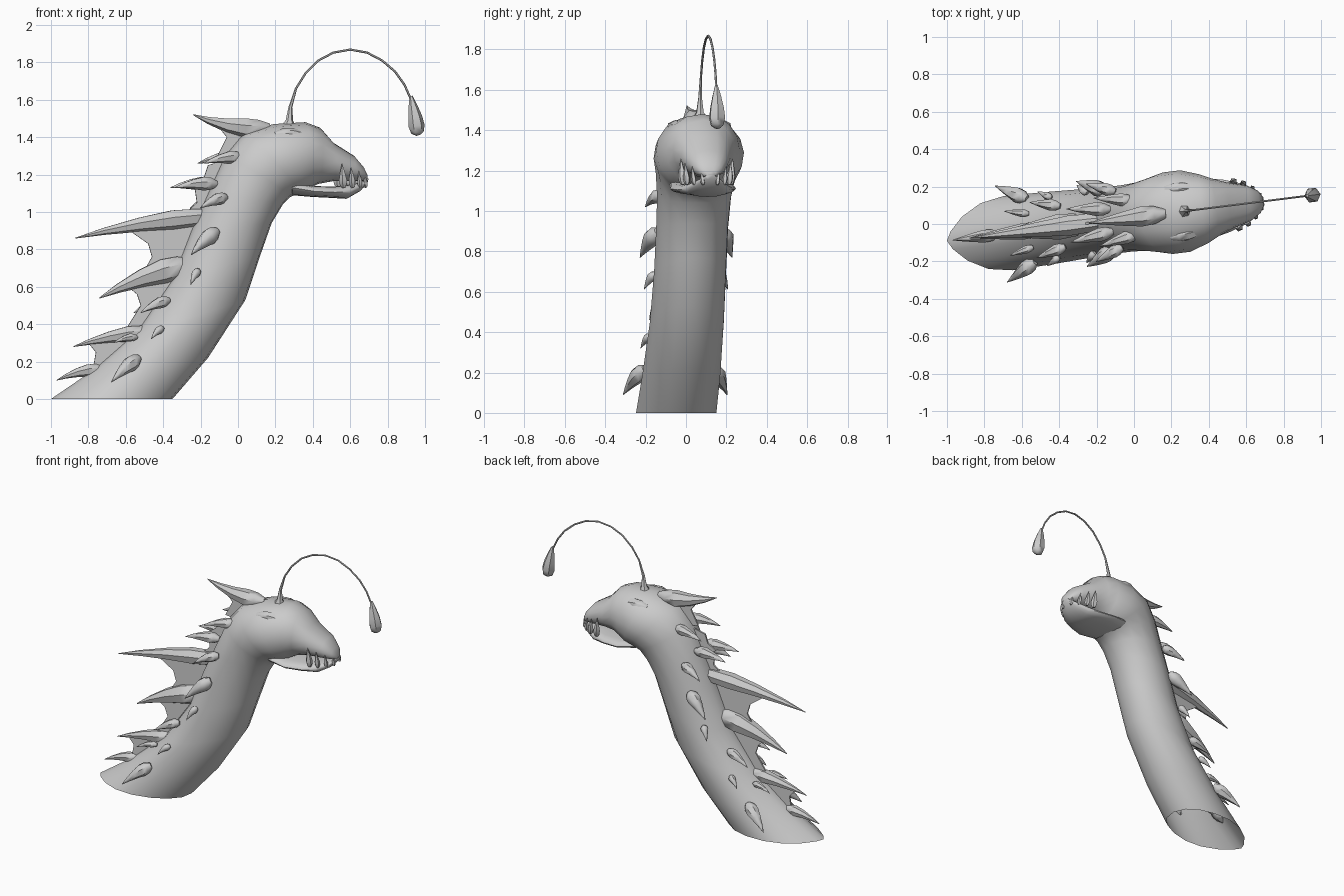
import bpy, bmesh, math
from mathutils import Vector

if "Cube" in bpy.data.objects:
    bpy.data.objects.remove(bpy.data.objects["Cube"])

hide = bpy.data.materials.new("grey_hide")
hide.use_nodes = True
hide.diffuse_color = (0.6, 0.6, 0.6, 1)
hide.node_tree.nodes["Principled BSDF"].inputs["Base Color"].default_value = (0.6, 0.6, 0.6, 1)


def place(x, v, z):
    """The creature's middle plane is turned a little about z."""
    return Vector((x - v * 0.125, 0.035 + 0.125 * x + v * 0.99, z))


def finish(bm, name, angle=50):
    bmesh.ops.recalc_face_normals(bm, faces=bm.faces)
    mesh = bpy.data.meshes.new(name)
    bm.to_mesh(mesh)
    bm.free()
    mesh.materials.append(hide)
    ob = bpy.data.objects.new(name, mesh)
    bpy.context.collection.objects.link(ob)
    bpy.ops.object.select_all(action='DESELECT')
    ob.select_set(True)
    bpy.context.view_layer.objects.active = ob
    bpy.ops.object.shade_smooth_by_angle(angle=math.radians(angle))
    return ob


def loft(name, rings, cap_start=True, cap_end=True, angle=50):
    """Skin a list of rings of points, each ring with the same count."""
    bm = bmesh.new()
    rows = [[bm.verts.new(place(*p)) for p in ring] for ring in rings]
    n = len(rows[0])
    for a, b in zip(rows, rows[1:]):
        for i in range(n):
            j = (i + 1) % n
            bm.faces.new((a[i], a[j], b[j], b[i]))
    if cap_start:
        bm.faces.new(rows[0])
    if cap_end:
        bm.faces.new(rows[-1])
    return finish(bm, name, angle)


def section(back, front, width, point, n=16):
    """Oval ring from a back point to a front point; point > 1 sharpens the back."""
    ring = []
    for i in range(n):
        a = 2 * math.pi * i / n
        t = (1 - math.cos(a)) / 2
        s = math.sin(a)
        power = point if t < 0.5 else 0.9
        v = math.copysign(abs(s) ** power, s) * width if abs(s) > 1e-6 else 0
        ring.append((back[0] + (front[0] - back[0]) * t, v,
                     back[1] + (front[1] - back[1]) * t))
    return ring


def tube(name, path, radii, sides=6):
    """Round tube along a path of (x, v, z) points."""
    pts = [Vector(p) for p in path]
    rings = []
    for i, p in enumerate(pts):
        d = (pts[min(i + 1, len(pts) - 1)] - pts[max(i - 1, 0)]).normalized()
        side = d.cross(Vector((0, 1, 0))).normalized()
        up = side.cross(d)
        rings.append([tuple(p + radii[i] * (side * math.cos(a) + up * math.sin(a)))
                      for a in (2 * math.pi * k / sides for k in range(sides))])
    return loft(name, rings)


def spike(name, base, tip, r, bend=0.0, sides=7):
    """Curved, tapering spike with a rounded root."""
    b, t = Vector(base), Vector(tip)
    path, radii = [], []
    for f, k in ((0, .45), (.15, .9), (.32, 1), (.55, .72), (.8, .36), (1, .04)):
        path.append(b.lerp(t, f) + Vector((0, 0, bend * 4 * f * (1 - f))))
        radii.append(r * k)
    return tube(name, path, radii, sides)


# Neck and upper head: one skin from the open base to the nose
body = [
    ((-1, 0), (-.35, 0), .20, 1.5),
    ((-.78, .15), (-.16, .22), .195, 1.4),
    ((-.54, .36), (.04, .53), .185, 1.3),
    ((-.35, .64), (.12, .77), .18, 1.2),
    ((-.25, .9), (.18, .94), .18, 1.1),
    ((-.16, 1.1), (.24, 1.04), .185, 1),
    ((-.07, 1.3), (.28, 1.08), .2, 1),
    ((.03, 1.42), (.33, 1.1), .22, 1),
    ((.19, 1.47), (.36, 1.11), .22, .9),
    ((.36, 1.48), (.39, 1.13), .185, .9),
    ((.44, 1.45), (.43, 1.15), .155, .9),
    ((.51, 1.37), (.51, 1.165), .125, .8),
    ((.62, 1.3), (.61, 1.165), .095, .8),
    ((.67, 1.24), (.67, 1.165), .06, .8),
    ((.69, 1.2), (.69, 1.17), .025, .8),
]
loft("neck_and_head", [section(*s) for s in body], cap_start=False, angle=60)

# Lower jaw
jaw = [
    ((.26, 1.17), (.28, 1.09), .15, .6),
    ((.38, 1.14), (.4, 1.08), .165, .5),
    ((.5, 1.135), (.5, 1.075), .14, .5),
    ((.59, 1.145), (.58, 1.07), .11, .5),
    ((.66, 1.16), (.65, 1.11), .07, .5),
    ((.695, 1.18), (.69, 1.155), .025, .5),
]
loft("lower_jaw", [section(*s) for s in jaw])

# Paired brows and teeth
teeth = [(.55, .12, .11, .022), (.6, .105, .09, .018), (.645, .075, .07, .014),
         (.68, .035, .05, .012)]
for side, word in ((1, "left"), (-1, "right")):
    spike(word + "_brow", (.18, side * .13, 1.41), (.47, side * .1, 1.37), .04, .015)
    for i, (x, v, h, r) in enumerate(teeth):
        spike(f"{word}_tooth_{i + 1}", (x, side * v, 1.13),
              (x - .01, side * (v + .01), 1.15 + h), r, sides=5)

# Horn and spine spikes
spike("nape_horn", (.17, 0, 1.45), (-.24, 0, 1.52), .055, -.025)
spine = [((-.1, .98), (-.87, .86), .055, .02), ((-.24, .72), (-.74, .54), .07, .025),
         ((-.45, .36), (-.88, .28), .045, .015), ((-.72, .16), (-.97, .1), .035, .015)]
for i, (b, t, r, bend) in enumerate(spine):
    spike(f"spine_spike_{i + 1}", (b[0], 0, b[1]), (t[0], 0, t[1]), r, bend)

# Side spikes: base x, v, z, tip x, v, z, radius
flank = [
    (.01, .09, 1.295, -.2, .13, 1.26, .035),
    (-.12, .06, 1.15, -.35, .09, 1.13, .038),
    (-.08, .15, 1.08, -.23, .21, 1.02, .034),
    (-.13, .16, .9, -.28, .23, .77, .045),
    (-.23, .16, .69, -.28, .21, .61, .024),
    (-.38, .11, .53, -.54, .15, .46, .032),
    (-.42, .16, .38, -.49, .2, .32, .022),
    (-.55, .09, .33, -.68, .12, .3, .022),
    (-.55, .17, .22, -.71, .26, .09, .042),
]
for i, (x, v, z, tx, tv, tz, r) in enumerate(flank):
    for side, word in ((1, "left"), (-1, "right")):
        spike(f"{word}_flank_spike_{i + 1}", (x, side * v, z), (tx, side * tv, tz), r, .01)

# Thin skin webs between the spine spikes
webs = [
    [(.05, 1.45), (-.1, 1.45), (-.06, 1.4), (-.11, 1.3), (0, 1.28)],
    [(-.06, 1.28), (-.16, 1.25), (-.18, 1.19), (-.24, 1.15), (-.1, 1.1)],
    [(-.12, 1.14), (-.23, 1.12), (-.22, 1.05), (-.32, .96), (-.15, .95)],
    [(-.2, .96), (-.58, .9), (-.48, .83), (-.46, .76), (-.51, .67), (-.3, .68)],
    [(-.3, .68), (-.6, .61), (-.54, .56), (-.52, .5), (-.62, .34), (-.45, .36)],
    [(-.45, .36), (-.8, .3), (-.76, .25), (-.77, .19), (-.85, .13), (-.65, .15)],
]
for i, outline in enumerate(webs):
    rings = [[(x, v, z) for x, z in outline] for v in (-.006, .006)]
    loft(f"spine_web_{i + 1}", rings, angle=30)

# Lure: flared stalk arching forward, with a hanging bulb
arch = [(.27, 1.44), (.275, 1.49), (.28, 1.56), (.31, 1.66), (.36, 1.74), (.43, 1.81),
        (.51, 1.852), (.6, 1.868), (.69, 1.852), (.77, 1.81), (.84, 1.75), (.89, 1.68),
        (.93, 1.59)]
tube("lure_stalk", [(x, 0, z) for x, z in arch], [.05, .02, .01] + [.006] * 10)
drop = [(.925, 1.62, .008), (.935, 1.57, .023), (.947, 1.51, .037), (.955, 1.46, .043),
        (.96, 1.425, .034), (.965, 1.41, .012)]
tube("lure_bulb", [(x, 0, z) for x, z, r in drop], [r for x, z, r in drop], 6)
